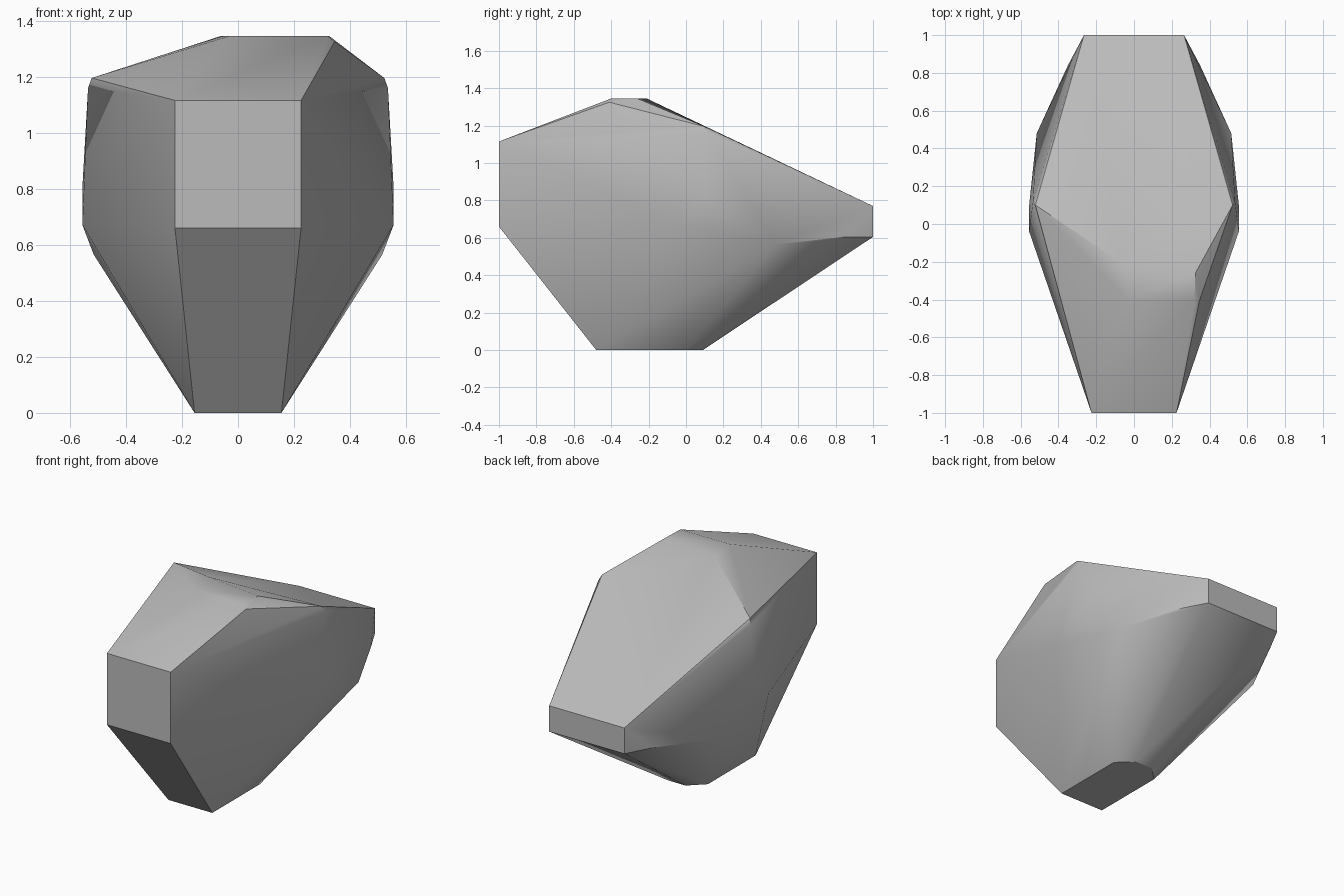
import bpy, bmesh, math

cube = bpy.data.objects.get("Cube")
if cube:
    bpy.data.objects.remove(cube, do_unlink=True)

# Stone colour
stone = bpy.data.materials.new("stone_grey")
stone.use_nodes = True
grey = (0.5, 0.5, 0.5, 1)
stone.diffuse_color = grey
stone.node_tree.nodes["Principled BSDF"].inputs["Base Color"].default_value = grey

# Corners shared by both sides
mirrored = [
    (0.225, -1, 0.66), (0.225, -1, 1.115),                      # blunt front
    (0.265, 1, 0.605), (0.265, 1, 0.77),                        # blunt back
    (0.155, -0.48, 0), (0.155, 0, 0), (0.06, 0.09, 0),          # base
    (0.35, 0.84, 0.605), (0.515, 0.48, 0.565),                  # rear shoulder
    (0.555, -0.04, 0.67), (0.555, 0.1, 0.81),                   # widest flank
    (0.535, 0.12, 1.16), (0.522, 0.1, 1.195),                   # upper flank
]
# Lopsided crest
crest = [(-0.06, -0.21, 1.345), (-0.03, -0.4, 1.345), (0.32, -0.4, 1.345),
         (0.325, -0.26, 1.345), (0.345, -0.41, 1.325)]

# Rock body: faceted hull around the corners
bm = bmesh.new()
for x, y, z in mirrored:
    bm.verts.new((x, y, z))
    bm.verts.new((-x, y, z))
for p in crest:
    bm.verts.new(p)
hull = bmesh.ops.convex_hull(bm, input=bm.verts[:])
loose = {g for g in hull["geom_interior"] + hull["geom_unused"]
         if isinstance(g, bmesh.types.BMVert)}
bmesh.ops.delete(bm, geom=list(loose), context="VERTS")
bmesh.ops.dissolve_limit(bm, angle_limit=math.radians(1),
                         verts=bm.verts[:], edges=bm.edges[:])
bmesh.ops.recalc_face_normals(bm, faces=bm.faces[:])
mesh = bpy.data.meshes.new("rock")
bm.to_mesh(mesh)
bm.free()
mesh.materials.append(stone)

rock = bpy.data.objects.new("rock", mesh)
bpy.context.collection.objects.link(rock)
bpy.ops.object.select_all(action="DESELECT")
rock.select_set(True)
bpy.context.view_layer.objects.active = rock
bpy.ops.object.shade_smooth_by_angle(angle=math.radians(30))
